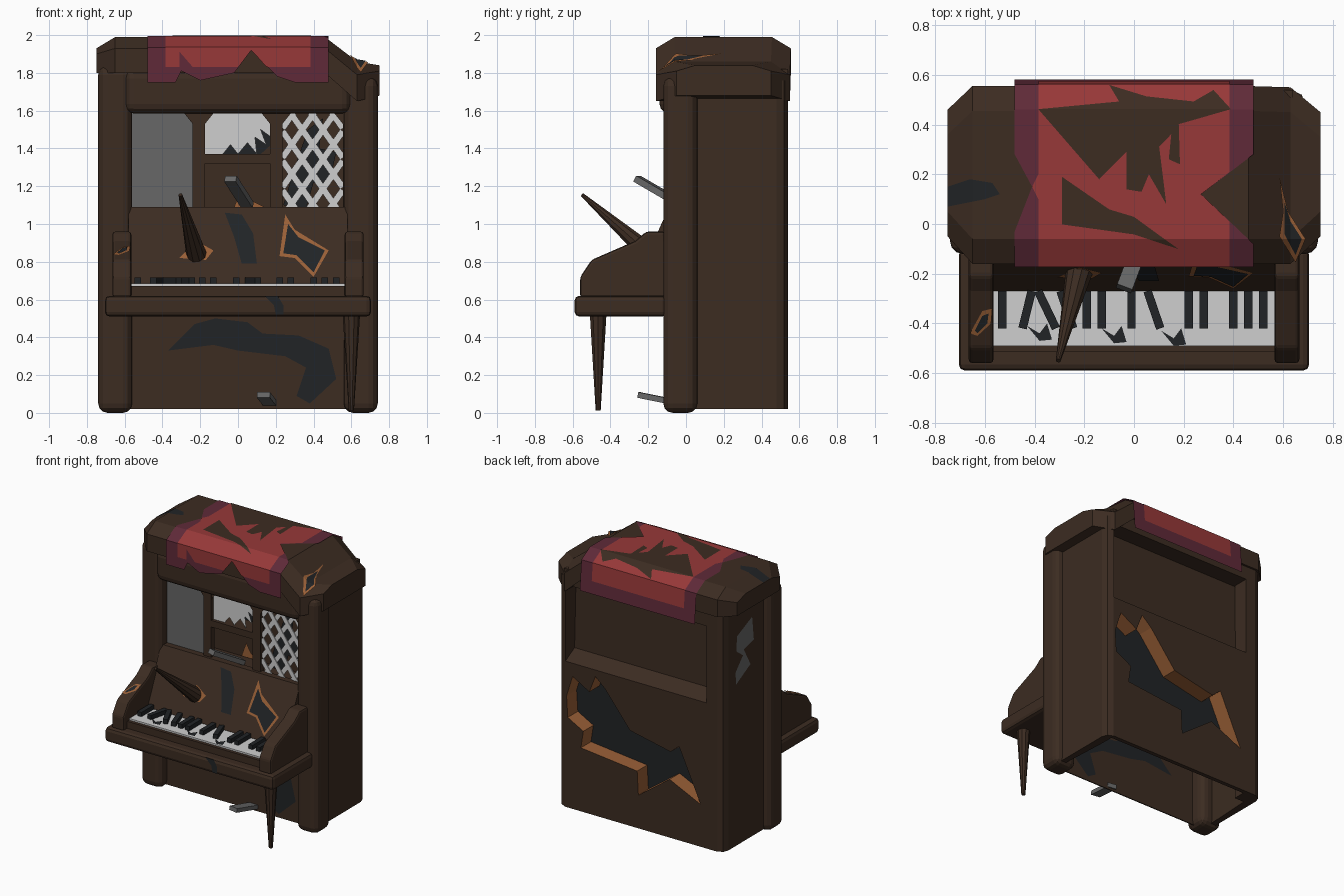
import bpy, bmesh, math
from mathutils import Vector, Matrix

if "Cube" in bpy.data.objects:
    bpy.data.objects.remove(bpy.data.objects["Cube"])


def mat(name, *c):
    m = bpy.data.materials.new(name)
    m.diffuse_color = (*c, 1)
    m.use_nodes = True
    m.node_tree.nodes["Principled BSDF"].inputs["Base Color"].default_value = m.diffuse_color
    return m


WOOD = mat("dark wood", .045, .025, .0155)
SPLINTER = mat("raw splintered wood", .32, .115, .038)
BLACK = mat("charred black", .015, .017, .019)
RED = mat("red cloth", .31, .040, .040)
PURPLE = mat("purple border", .115, .023, .040)
GREY = mat("grey metal and glass", .135, .135, .135)
WHITE = mat("ivory white", .62, .62, .62)


def finish(name, bm, m, bevel=0, seg=2, recalc=True):
    if recalc:
        bmesh.ops.recalc_face_normals(bm, faces=bm.faces)
    me = bpy.data.meshes.new(name)
    bm.to_mesh(me)
    bm.free()
    me.materials.append(m)
    ob = bpy.data.objects.new(name, me)
    bpy.context.collection.objects.link(ob)
    if bevel:
        b = ob.modifiers.new("bevel", 'BEVEL')
        b.width, b.segments = bevel, seg
    return ob


def box(name, m, x, y, z, bevel=0, seg=2):
    return loft(name, m, [[(x[i], y[j], z[k]) for j, k in ((0, 0), (1, 0), (1, 1), (0, 1))] for i in (0, 1)], bevel, seg)


def loft(name, m, rings, bevel=0, seg=2):
    bm = bmesh.new()
    vs = [[bm.verts.new(p) for p in r] for r in rings]
    n = len(vs[0])
    for a, b in zip(vs, vs[1:]):
        for i in range(n):
            bm.faces.new((a[i], a[(i + 1) % n], b[(i + 1) % n], b[i]))
    bm.faces.new(vs[0])
    bm.faces.new(vs[-1])
    return finish(name, bm, m, bevel, seg)


def prism(name, m, profile, x0, x1, bevel=0):
    return loft(name, m, [[(x, y, z) for y, z in profile] for x in (x0, x1)], bevel)


def frame_to(p, q, n=(0, -1, 0)):
    p, q = Vector(p), Vector(q)
    w = (q - p).normalized()
    u = Vector(n).cross(w).normalized()
    r = Matrix((u, w.cross(u), w)).transposed().to_4x4()
    return Matrix.Translation((p + q) / 2) @ r, (q - p).length


def bar(name, m, p, q, w, t, n=(0, -1, 0)):
    M, length = frame_to(p, q, n)
    bm = bmesh.new()
    bmesh.ops.create_cube(bm, size=1, matrix=M @ Matrix.Diagonal((w, t, length, 1)))
    return finish(name, bm, m)


def cone(name, m, p, q, r1, r2):
    M, length = frame_to(p, q, (1, 0, 0))
    bm = bmesh.new()
    bmesh.ops.create_cone(bm, cap_ends=True, segments=10, radius1=r1, radius2=r2, depth=length, matrix=M)
    return finish(name, bm, m)


def patch(name, m, pts, fn, ucuts=(), vcuts=()):
    """Flat outline, cut at fold lines, then laid on a surface by fn(u, v)."""
    bm = bmesh.new()
    bm.faces.new([bm.verts.new((u, v, 0)) for u, v in pts])
    bmesh.ops.triangulate(bm, faces=bm.faces[:])
    for axis, cuts in ((0, ucuts), (1, vcuts)):
        for c in cuts:
            co, no = Vector(), Vector()
            co[axis], no[axis] = c, 1
            bmesh.ops.bisect_plane(bm, geom=bm.verts[:] + bm.edges[:] + bm.faces[:], plane_co=co, plane_no=no)
    for v in bm.verts:
        v.co = fn(v.co.x, v.co.y)
    return finish(name, bm, m, recalc=False)


def interp(x, xs, ys):
    for i in range(len(xs) - 1):
        if x <= xs[i + 1] or i == len(xs) - 2:
            t = (x - xs[i]) / (xs[i + 1] - xs[i])
            return ys[i] + t * (ys[i + 1] - ys[i])


def facing(y):
    return lambda u, v: Vector((u, y, v))


# Cabinet shell, open underneath, with chamfered back corners
SIDE = [(.69, .03), (.69, .48), (.675, .52), (.63, .54), (.63, .42), (.65, .03)]
for s, top in ((-1, 1.82), (1, 1.76)):
    loft("side_panel", WOOD, [[(s * x, y, z) for x, y in SIDE] for z in (.02, top)])
    box("front_post", WOOD, sorted((s * .56, s * .74)), (-.12, .06), (0, top + .02), .05, 3)
box("back_corner_left", WOOD, (-.64, -.55), (.42, .54), (.02, 1.82))
back = prism("back_panel", WOOD, [(.54, .02), (.54, 1.12), (.43, 1.18), (.41, 1.76), (.39, 1.76), (.39, 1.16),
                                  (.36, 1.1), (.36, .3), (.51, .02)], -.635, .635)
box("back_top_rail", WOOD, (-.64, .64), (.40, .54), (1.7, 1.82))
box("lower_front_panel", WOOD, (-.6, .6), (-.05, -.042), (.02, .55))
prism("fallboard", WOOD, [(-.27, .69), (-.09, 1.09), (-.04, 1.09), (-.2, .6), (-.27, .6)], -.58, .58)
box("brow_rail", WOOD, (-.6, .6), (-.14, .02), (1.585, 1.82), .05, 3)

# Deep hole broken through the back, with raw wood on its walls
BACK = [(.62, .86), (.57, 1.02), (.43, .94), (.38, 1.07), (.3, 1.0), (.09, .74), (-.25, .67), (-.32, .73), (-.5, .34),
        (-.24, .46), (.02, .27), (.03, .45), (.5, .5), (.48, .63), (.61, .7)]
cutter = loft("back_hole_cutter", SPLINTER, [[(x, y, z) for x, z in BACK] for y in (.415, .6)])
cutter.hide_render = cutter.hide_viewport = True
back.data.materials.append(SPLINTER)
cut = back.modifiers.new("hole", 'BOOLEAN')
cut.object, cut.solver, cut.material_mode = cutter, 'EXACT', 'TRANSFER'
patch("back_hole", BLACK, BACK, facing(.42))

# Three windows
for a, b in ((-.6, -.56), (-.24, -.175), (.17, .235), (.555, .6)):
    box("window_stile", WOOD, (a, b), (-.07, -.03), (1.05, 1.64))
for x, d in ((-.24, -1), (-.175, 1), (.17, -1), (.235, 1), (.555, -1)):
    patch("window_corner", WOOD, [(x, 1.53), (x, 1.605), (x + d * .06, 1.605)], facing(-.065))
box("left_pane", GREY, (-.57, -.23), (-.045, -.04), (1.07, 1.62))
box("window_backing", WOOD, (-.6, .6), (.08, .09), (1.05, 1.64))
box("center_shelf", WOOD, (-.18, .175), (-.07, .08), (1.32, 1.37))
box("window_sill", WOOD, (-.6, .6), (-.09, .08), (1.05, 1.085))
patch("center_glass", WHITE, [(-.18, 1.37), (-.18, 1.61), (.175, 1.61), (.175, 1.46), (.12, 1.5), (.15, 1.42),
                              (.09, 1.46), (.1, 1.37), (.05, 1.43), (0, 1.37), (-.04, 1.42), (-.08, 1.37)],
      facing(-.045))
patch("center_char", BLACK, [(-.12, 1.37), (-.02, 1.5), (.175, 1.55), (.175, 1.42), (.12, 1.37)], facing(.075))
patch("right_char", BLACK, [(.24, 1.1), (.3, 1.3), (.37, 1.5), (.45, 1.56), (.43, 1.4), (.52, 1.38), (.48, 1.2),
                            (.4, 1.22), (.36, 1.08)], facing(.03))
patch("niche_splinter", SPLINTER, [(-.02, 1.09), (.02, 1.2), (.06, 1.13), (.14, 1.09)], facing(.07))
x0, x1, z0, rise = .235, .555, 1.08, .36
for i in range(6):
    c = x0 - rise + .06 + i * .11
    a, b = max(c, x0), min(c + rise, x1)
    if b - a > .02:
        za, zb = z0 + 1.42 * (a - c), z0 + 1.42 * (b - c)
        bar("lattice_strip", WHITE, (a, -.045, za), (b, -.045, zb), .034, .008)
        bar("lattice_strip", WHITE, (x0 + x1 - a, -.05, za), (x0 + x1 - b, -.05, zb), .034, .008)

# Keyboard shelf, arms and keys
box("key_bed", WOOD, (-.705, .705), (-.59, -.1), (.51, .62), .025)
ARM = [(-.56, .61), (-.56, .72), (-.50, .81), (-.27, .91), (-.21, .96), (-.11, .96), (-.08, .61)]
for s in (-1, 1):
    prism("key_arm", WOOD, ARM, s * .565, s * .665, .015)
box("white_keys", WHITE, (-.565, .565), (-.49, -.25), (.62, .685))
box("key_slip", WOOD, (-.565, .565), (-.515, -.491), (.61, .673))
for x, turn in ((-.53, 0), (-.43, -.25), (-.35, .5), (-.27, .35), (-.19, 0), (-.13, 0), (-.01, 0), (.08, .35),
                (.22, 0), (.28, 0), (.4, 0), (.46, 0), (.52, 0)):
    d = math.sin(turn) * .075
    bar("black_key", BLACK, (x + d, -.42, .70), (x - d, -.27, .70), .034, .035, (0, 0, 1))
for x, y in ((-.38, -.44), (-.08, -.45), (.16, -.46)):
    patch("key_burn", BLACK, [(x - .05, y + .03), (x, y - .03), (x + .05, y - .025), (x + .03, y + .04), (x, y)],
          lambda u, v: Vector((u, v, .69)))

# Legs and loose metal bars
cone("front_leg", WOOD, (.6, -.465, .012), (.6, -.465, .52), .014, .046)
cone("broken_leg", WOOD, (-.305, -.55, 1.155), (-.22, -.19, .84), .010, .055)
bar("loose_bar", GREY, (-.04, -.26, 1.24), (.05, -.02, 1.10), .065, .035, (0, 0, 1))
bar("pedal", GREY, (.135, -.25, .095), (.17, -.03, .05), .07, .03, (0, 0, 1))

# Sagging lid: rings of (x, y0, y1, bottom, shoulder, top)
SEC = [(-.75, -.05, .46, 1.8, 1.90, 1.93), (-.65, -.16, .555, 1.8, 1.93, 1.99), (.46, -.16, .555, 1.8, 1.93, 1.99),
       (.63, -.16, .55, 1.65, 1.79, 1.86), (.75, -.05, .45, 1.68, 1.81, 1.84)]
loft("lid", WOOD, [[(x, a, zb), (x, a, zs), (x, a + .1, zt), (x, b - .1, zt), (x, b, zs), (x, b, zb)]
                   for x, a, b, zb, zs, zt in SEC])
LX, LZ = [s[0] for s in SEC], [s[5] for s in SEC]


def on_lid(k):
    return lambda u, v: Vector((u, v, interp(u, LX, LZ) - max(0, -.06 - v) * .65 + .004 * k))


for name, m, k, pts in (
        ("lid_char", BLACK, 1, [(-.75, .07), (-.75, .15), (-.66, .18), (-.57, .165), (-.54, .12), (-.6, .1)]),
        ("lid_splinter", SPLINTER, 2, [(.585, .19), (.62, .05), (.69, -.06), (.65, -.155), (.585, -.05), (.6, .05)]),
        ("lid_hole", BLACK, 3, [(.605, .09), (.63, .01), (.675, -.06), (.65, -.125), (.605, -.04)])):
    patch(name, m, pts, on_lid(k), LX[1:4], (-.06,))

# Torn cloth draped over the lid
CV = [-.36, -.175, -.06, .46, .56, .78]
CY = [-.172, -.172, -.06, .46, .562, .582]
CZ = [1.75, 1.935, 1.994, 1.994, 1.935, 1.71]


def drape(k):
    e = 1 + .004 * k
    return lambda u, v: Vector((u, .2 + (interp(v, CV, CY) - .2) * e, 1.4 + (interp(v, CV, CZ) - 1.4) * e))


CLOTH = [("cloth_border", PURPLE, [(-.48, -.36), (-.33, -.36), (-.3, -.3), (-.31, -.2), (-.2, -.35), (-.02, -.31),
                                   (.07, -.19), (.21, -.33), (.3, -.36), (.48, -.36), (.48, -.08), (.27, .12),
                                   (.48, .28), (.48, .78), (-.48, .78), (-.48, .28), (-.41, .15), (-.48, -.03)]),
         ("cloth_center", RED, [(-.385, -.28), (-.31, -.28), (-.31, -.2), (-.24, -.28), (0, -.28), (.07, -.19),
                                (.15, -.28), (.385, -.28), (.385, .01), (.27, .12), (.385, .21), (.385, .69),
                                (-.385, .69), (-.385, .2), (-.41, .15), (-.385, .1)]),
         ("cloth_tear", WOOD, [(-.385, .46), (-.06, .49), (-.1, .555), (.05, .51), (.24, .49), (.32, .535), (.39, .46),
                               (.18, .4), (.185, .24), (.14, .26), (.15, .36), (.1, .31), (-.03, .29), (-.14, .18)]),
         ("cloth_tear", WOOD, [(-.03, .29), (.1, .32), (.13, .08), (.06, .2), (.03, .13), (-.03, .14)]),
         ("cloth_tear", WOOD, [(-.29, .19), (-.1, .06), (0, .03), (.18, -.1), (0, -.04), (-.29, 0)])]
for i, (name, m, pts) in enumerate(CLOTH):
    patch(name, m, pts, drape(min(i, 2)), (), CV[1:5])

# Burns and splintered breaks on the cabinet
LOWER = [(-.37, .33), (-.23, .47), (-.12, .5), (.05, .48), (.13, .42), (.32, .41), (.48, .34), (.52, .18), (.38, .05),
         (.31, .09), (.36, .24), (.25, .3), (0, .33), (-.13, .36)]
for y in (-.054, -.038):
    patch("lower_panel_hole", BLACK, LOWER, facing(y))
for name, m, k, pts in (
        ("fallboard_char", BLACK, 1, [(-.07, 1.06), (.02, 1.05), (.08, .95), (.1, .79), (.02, .79), (-.02, .93)]),
        ("fallboard_splinter", SPLINTER, 1, [(.25, 1.05), (.3, .97), (.48, .86), (.4, .72), (.3, .82), (.22, .83)]),
        ("fallboard_hole", BLACK, 2, [(.265, 1.0), (.32, .93), (.46, .86), (.4, .745), (.31, .835), (.24, .845)]),
        ("leg_splinter", SPLINTER, 1, [(-.31, .82), (-.22, .91), (-.13, .86), (-.17, .81)])):
    patch(name, m, pts, lambda u, v, k=k: Vector((u, -.27 + (v - .69) * .45 - .004 * k, v)))
for name, m, k, pts in (
        ("arm_splinter", SPLINTER, 1, [(-.66, -.44), (-.61, -.35), (-.57, -.34), (-.575, -.4), (-.63, -.45)]),
        ("arm_hole", BLACK, 2, [(-.64, -.43), (-.61, -.37), (-.585, -.36), (-.59, -.4), (-.63, -.44)])):
    patch(name, m, pts, lambda u, v, k=k: Vector((u, v, .81 + (v + .5) * .435 + .004 * k)))
patch("bed_char", BLACK, [(.14, .62), (.21, .62), (.24, .57), (.24, .52), (.2, .52), (.19, .57)], facing(-.591))
patch("side_scrape", GREY, [(.2, 1.68), (.38, 1.6), (.39, 1.49), (.31, 1.43), (.4, 1.33), (.39, 1.24), (.22, 1.33),
                            (.3, 1.47), (.18, 1.5)], lambda u, v: Vector((-.693, u, v)))
